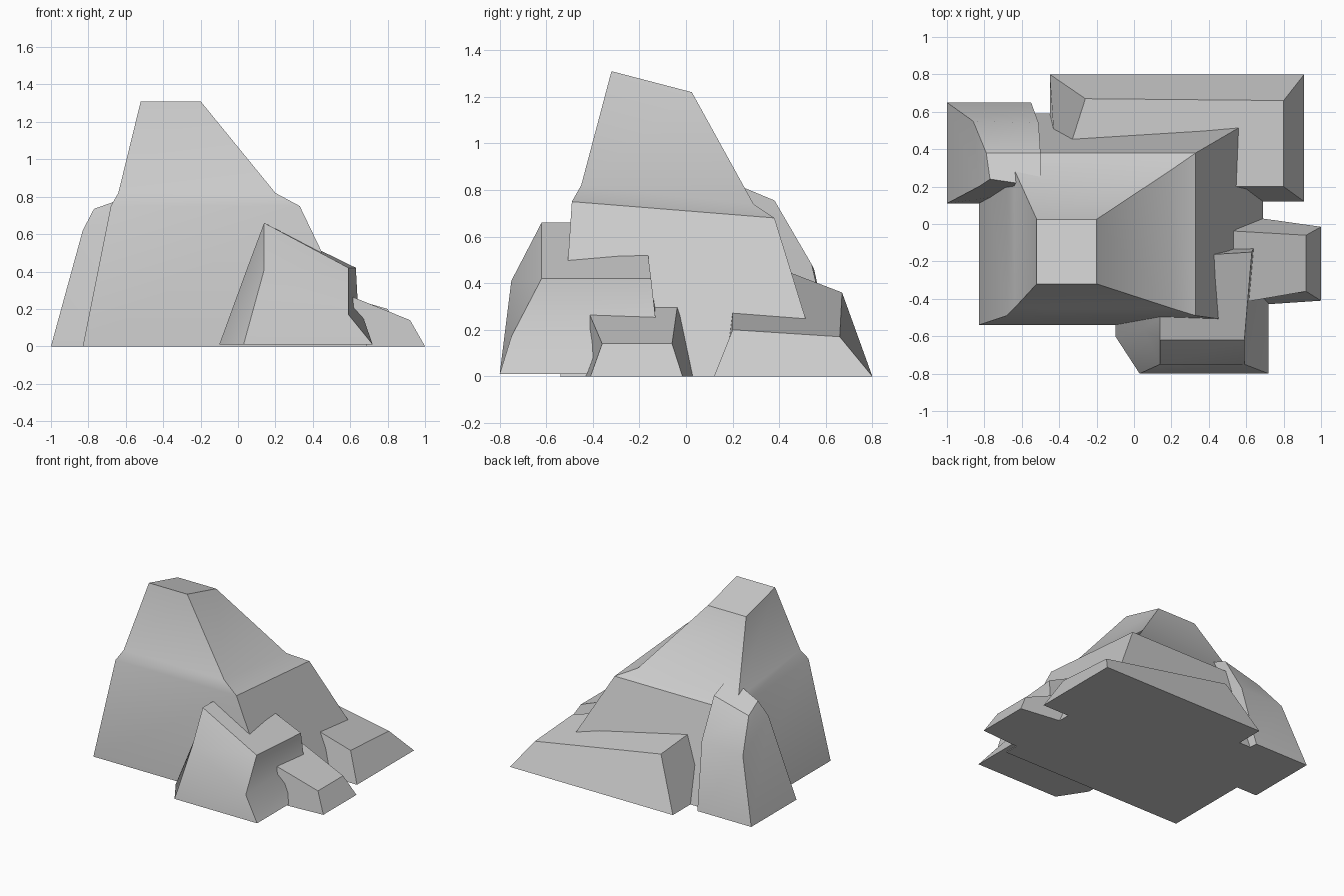
import bpy, bmesh
from math import radians

if "Cube" in bpy.data.objects:
    bpy.data.objects.remove(bpy.data.objects["Cube"])


def box_ring(x0, x1, y0, y1, z_front, z_back=None):
    """Four-cornered ring whose height may slope from front to back."""
    zb = z_front if z_back is None else z_back
    return [(x0, y0, z_front), (x1, y0, z_front), (x1, y1, zb), (x0, y1, zb)]


def rock(name, rings):
    """Faceted rock lofted through rings with equal corner counts."""
    bm = bmesh.new()
    loops = [[bm.verts.new(p) for p in ring] for ring in rings]
    n = len(loops[0])
    for a, b in zip(loops, loops[1:]):
        for i in range(n):
            j = (i + 1) % n
            bm.faces.new((a[i], a[j], b[j], b[i]))
    bm.faces.new(loops[0][::-1])
    bm.faces.new(loops[-1])
    bmesh.ops.recalc_face_normals(bm, faces=bm.faces[:])
    mesh = bpy.data.meshes.new(name)
    bm.to_mesh(mesh)
    bm.free()
    obj = bpy.data.objects.new(name, mesh)
    bpy.context.collection.objects.link(obj)
    bpy.ops.object.select_all(action='DESELECT')
    obj.select_set(True)
    bpy.context.view_layer.objects.active = obj
    bpy.ops.object.shade_smooth_by_angle(angle=radians(30))
    return obj


# Tall main peak with a shoulder band
rock("main_peak", [
    box_ring(-0.83, 0.69, -0.54, 0.59, 0),
    box_ring(-0.68, 0.33, -0.49, 0.38, 0.75, 0.68),
    box_ring(-0.64, 0.20, -0.45, 0.29, 0.82, 0.74),
    box_ring(-0.52, -0.20, -0.32, 0.025, 1.31, 1.22),
])

# Low sloping slab at the back
rock("back_slab", [
    box_ring(-0.45, 0.91, 0.12, 0.80, 0),
    [(-0.41, 0.20, 0.54), (0.80, 0.20, 0.20),
     (0.80, 0.66, 0.17), (-0.26, 0.67, 0.36)],
])

# Upright rock at the back left
rock("back_left_rock", [
    [(-1.0, 0.11, 0), (-0.50, 0.11, 0), (-0.55, 0.65, 0), (-1.0, 0.65, 0)],
    [(-0.83, 0.20, 0.62), (-0.50, 0.18, 0.66),
     (-0.51, 0.54, 0.48), (-0.86, 0.55, 0.46)],
    [(-0.77, 0.24, 0.735), (-0.50, 0.20, 0.83),
     (-0.50, 0.38, 0.755), (-0.79, 0.38, 0.68)],
])

# Wedge-topped rock at the front right, with one cut corner
rock("front_right_rock", [
    [(-0.10, -0.10, 0.01), (-0.10, -0.60, 0.01), (0.03, -0.80, 0.01),
     (0.72, -0.80, 0.01), (0.72, -0.10, 0.01)],
    [(0.05, -0.12, 0.42), (0.05, -0.56, 0.42), (0.14, -0.75, 0.41),
     (0.59, -0.75, 0.17), (0.64, -0.13, 0.24)],
    [(0.14, -0.18, 0.66), (0.14, -0.50, 0.66), (0.14, -0.62, 0.66),
     (0.59, -0.62, 0.42), (0.63, -0.15, 0.42)],
])

# Small low rock on the right
rock("small_right_rock", [
    [(0.40, -0.45, 0), (1.0, -0.41, 0), (1.0, -0.015, 0), (0.40, 0.07, 0)],
    [(0.40, -0.45, 0.35), (0.92, -0.36, 0.14),
     (0.92, -0.06, 0.14), (0.40, -0.03, 0.35)],
])
